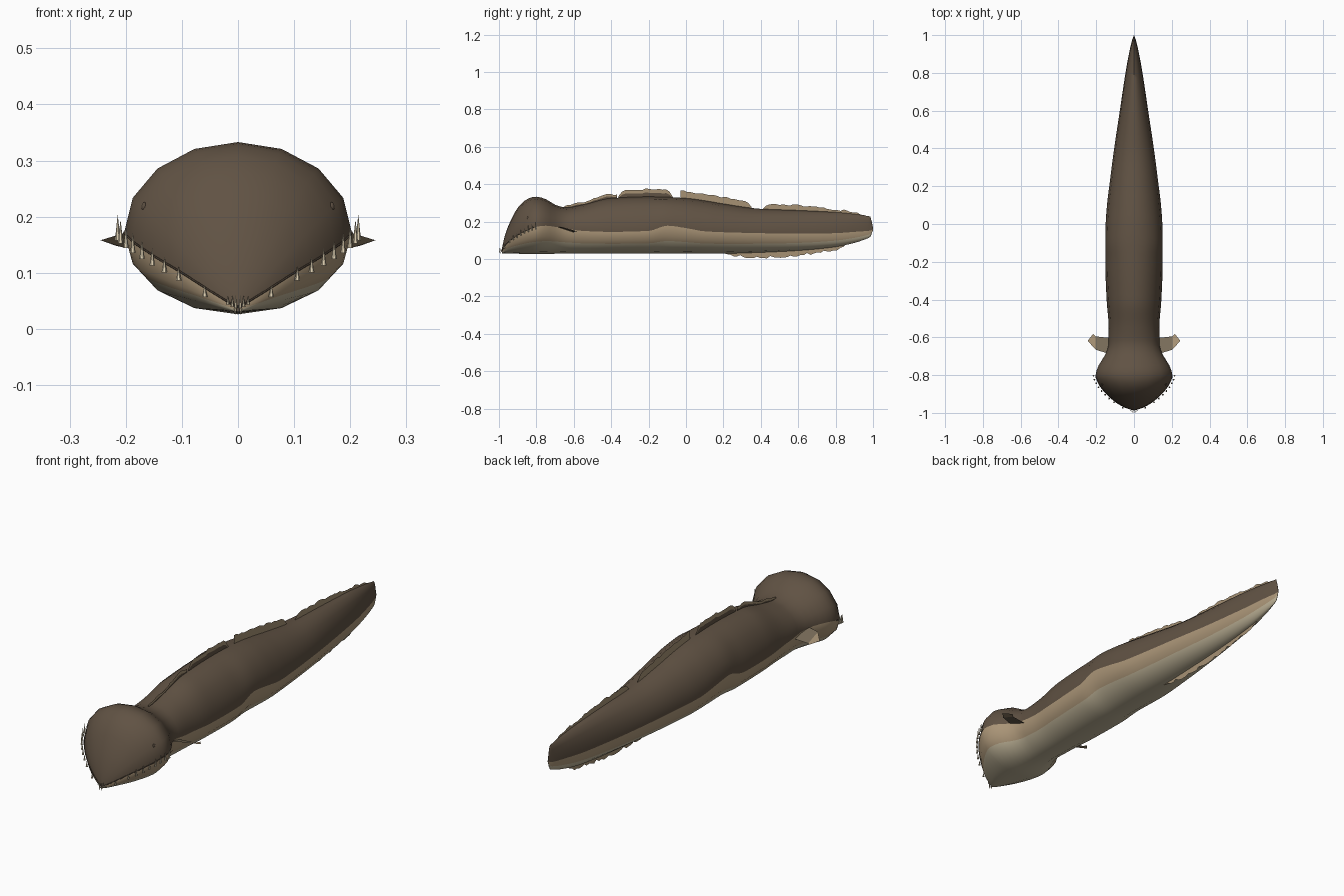
import bpy, bmesh, math, random
from mathutils import Vector

if "Cube" in bpy.data.objects:
    bpy.data.objects.remove(bpy.data.objects["Cube"])

random.seed(4)


def mat(name, r, g, b):
    m = bpy.data.materials.new(name)
    m.diffuse_color = (r, g, b, 1)
    m.use_nodes = True
    m.node_tree.nodes["Principled BSDF"].inputs["Base Color"].default_value = m.diffuse_color
    return m


BROWN = mat("dark_brown", 0.118, 0.085, 0.057)
TAN = mat("flank_tan", 0.41, 0.305, 0.188)
BELLY = mat("belly_pale", 0.50, 0.435, 0.30)
FIN = mat("fin_tan", 0.38, 0.285, 0.175)
OLIVE = mat("fin_root_olive", 0.19, 0.15, 0.10)
TOOTH = mat("tooth_cream", 0.72, 0.62, 0.44)
DARK = mat("mouth_dark", 0.06, 0.043, 0.03)
EYE = mat("eye_brown", 0.10, 0.073, 0.05)

# body stations: y, half width, top z, widest z (colour line), bottom z
ST = [(-.985, .004, .05, .04, .03), (-.97, .05, .12, .068, .03),
      (-.94, .10, .20, .10, .029), (-.895, .15, .28, .13, .028),
      (-.84, .19, .325, .158, .027), (-.8, .203, .333, .172, .026),
      (-.75, .188, .32, .178, .027), (-.7, .157, .29, .172, .028),
      (-.64, .135, .275, .162, .028), (-.55, .134, .29, .15, .028),
      (-.4, .145, .325, .145, .028), (-.2, .152, .333, .15, .028),
      (-.1, .152, .331, .178, .028), (0, .15, .325, .165, .028),
      (.1, .143, .312, .148, .028), (.2, .131, .295, .143, .029),
      (.4, .105, .268, .138, .035), (.6, .075, .26, .135, .045),
      (.8, .045, .25, .138, .065), (.9, .027, .24, .145, .086),
      (.97, .011, .23, .15, .11), (.985, .006, .227, .152, .118),
      (1.0, .001, .165, .16, .155)]


def slope(i, k):
    if i == 0 or i == len(ST) - 1:
        j = min(i, len(ST) - 2)
        return (ST[j + 1][k] - ST[j][k]) / (ST[j + 1][0] - ST[j][0])
    a = (ST[i][k] - ST[i - 1][k]) / (ST[i][0] - ST[i - 1][0])
    b = (ST[i + 1][k] - ST[i][k]) / (ST[i + 1][0] - ST[i][0])
    return 0 if a * b <= 0 else 2 * a * b / (a + b)


def section(y):
    """Smoothly interpolated (width, top, middle, bottom) at y."""
    i = max(j for j in range(len(ST) - 1) if j == 0 or ST[j][0] <= y)
    d = ST[i + 1][0] - ST[i][0]
    t = (y - ST[i][0]) / d
    return [(2*t**3 - 3*t*t + 1) * ST[i][k] + (t**3 - 2*t*t + t) * d * slope(i, k)
            + (3*t*t - 2*t**3) * ST[i + 1][k] + (t**3 - t*t) * d * slope(i + 1, k)
            for k in range(1, 5)]


def build(name, bm, mats, smooth=None):
    me = bpy.data.meshes.new(name)
    bm.to_mesh(me)
    bm.free()
    ob = bpy.data.objects.new(name, me)
    bpy.context.collection.objects.link(ob)
    for m in mats:
        me.materials.append(m)
    if smooth:
        bpy.context.view_layer.objects.active = ob
        ob.select_set(True)
        bpy.ops.object.shade_smooth_by_angle(angle=math.radians(smooth))
        ob.select_set(False)
    return ob


# body: lofted rings, upper and lower half ellipses meeting at the colour line,
# with one extra point each side where the pale belly begins
STEPS = [k for k in range(10)] + [9.5] + [k for k in range(10, 15)] + [14.5, 15]
N = len(STEPS)


def unit(step):
    lo, hi = (Vector((math.cos(k * math.tau / 16), math.sin(k * math.tau / 16)))
              for k in (math.floor(step), math.ceil(step)))
    return (lo + hi) / 2


bm = bmesh.new()
ys = []
for a, b in zip(ST, ST[1:]):
    n = max(2, round((b[0] - a[0]) / .025))
    ys += [a[0] + (b[0] - a[0]) * j / n for j in range(n)]
ys.append(1.0)
rings = []
for y in ys:
    w, top, mid, bot = section(y)
    ring = []
    for step in STEPS:
        c, s = unit(step)
        ring.append(bm.verts.new((w * c, y, mid + s * (top - mid if s > 0 else mid - bot))))
    rings.append(ring)
for r, q in zip(rings, rings[1:]):
    for k in range(N):
        f = bm.faces.new((r[k], r[(k + 1) % N], q[(k + 1) % N], q[k]))
        f.material_index = 0 if STEPS[k] < 8 else (2 if 9.5 <= STEPS[k] < 14.5 else 1)
bm.faces.new(rings[0])
bm.faces.new(rings[-1][::-1])
bmesh.ops.recalc_face_normals(bm, faces=bm.faces)
build("body", bm, [BROWN, TAN, BELLY], 50)


# ragged fins: thin sheets on the centre plane, root colour and edge colour
def ragged_fin(name, outline, up, mats, rag=.010):
    bm = bmesh.new()
    y0, y1 = outline[0][0], outline[-1][0]
    n = max(8, round((y1 - y0) / .018))
    cols = []
    for j in range(n + 1):
        y = y0 + (y1 - y0) * j / n
        for p, q in zip(outline, outline[1:]):
            if p[0] <= y <= q[0] + 1e-6:
                z = p[1] + (q[1] - p[1]) * (y - p[0]) / (q[0] - p[0])
        sec = section(y)
        root = sec[1] - .01 if up else sec[3] + .01
        z += (-1 if up else 1) * random.uniform(0, rag)
        z = max(z, root) if up else max(0, min(z, root))
        m = root + (z - root) * .6
        cols.append([bm.verts.new((0, y, v)) for v in (root, m, z)])
    for c, d in zip(cols, cols[1:]):
        for k in range(2):
            f = bm.faces.new((c[k], d[k], d[k + 1], c[k + 1]))
            f.material_index = k
    build(name, bm, mats)


DORSAL = [[(-.65, .285), (-.55, .31), (-.42, .35), (-.37, .352)],
          [(-.36, .345), (-.34, .370), (-.2, .38), (-.09, .372), (-.07, .34)],
          [(-.03, .372), (.1, .352), (.25, .325), (.335, .31), (.35, .28)],
          [(.41, .27), (.44, .298), (.6, .292), (.8, .27), (.9, .257), (.97, .235)]]
for i, o in enumerate(DORSAL):
    ragged_fin(f"dorsal_fin_{i + 1}", o, True, [BROWN if i < 2 else FIN, FIN])
ragged_fin("ventral_fin", [(.2, .028), (.27, .008), (.4, 0), (.55, .008),
                           (.7, .024), (.8, .042), (.88, .08)],
           False, [FIN, FIN], .014)

# pectoral fins: folded leaf shapes
for side, s in (("left", -1), ("right", 1)):
    bm = bmesh.new()
    P = [bm.verts.new((s * x, y, z)) for x, y, z in
         [(.11, -.605, .142), (.11, -.695, .170), (.203, -.665, .171),
          (.203, -.595, .145), (.245, -.619, .158), (.217, -.582, .148)]]
    bm.faces.new([P[i] for i in (0, 1, 2, 3)])
    f = bm.faces.new([P[i] for i in (3, 2, 4, 5)])
    f.material_index = 1
    bmesh.ops.recalc_face_normals(bm, faces=bm.faces)
    if sum(f.normal.z for f in bm.faces) < 0:
        bmesh.ops.reverse_faces(bm, faces=bm.faces)
    build(side + "_pectoral_fin", bm, [OLIVE, FIN])

# mouth line: thin tube following the jaw
cu = bpy.data.curves.new("mouth_line", 'CURVE')
cu.dimensions = '3D'
cu.bevel_depth = .0018
cu.bevel_resolution = 1
sp = cu.splines.new('POLY')
half = [-.8 - .185 * j / 16 for j in range(17)]
path = [(section(y)[0], y, section(y)[2]) for y in half]
path += [(-x, y, z) for x, y, z in path[::-1]]
sp.points.add(len(path) - 1)
for p, c in zip(sp.points, path):
    p.co = (*c, 1)
cu.materials.append(DARK)
bpy.context.collection.objects.link(bpy.data.objects.new("mouth_line", cu))

# teeth: small cones standing along the jaw, finer ones at the snout
bm = bmesh.new()


def tooth(x, y, z, r, h):
    base = [bm.verts.new((x + r * math.cos(k * math.tau / 6),
                          y + r * math.sin(k * math.tau / 6), z)) for k in range(6)]
    tip = bm.verts.new((x, y, z + h))
    for k in range(6):
        bm.faces.new((base[k], base[(k + 1) % 6], tip))
    bm.faces.new(base[::-1])


for s in (-1, 1):
    for j, y in enumerate((-.968, -.94, -.92, -.90, -.88, -.86, -.84, -.82, -.80)):
        w, _, mid, _ = section(y)
        tooth(s * (w + .005 + .0008 * j), y - .004, mid - .014, .005, .022 + .003 * j)
    for x, y, h in ((.004, -.996, .022), (.010, -.99, .02), (.018, -.986, .016)):
        tooth(s * x, y, .036 + .4 * x, .003, h)
    tooth(s * .005, -.994, .036, .003, -.011)
bmesh.ops.recalc_face_normals(bm, faces=bm.faces)
build("teeth", bm, [TOOTH])

# eyes: small flattened beads on the head
for side, s in (("left", -1), ("right", 1)):
    bm = bmesh.new()
    bmesh.ops.create_uvsphere(bm, u_segments=12, v_segments=8, radius=.009)
    bmesh.ops.scale(bm, verts=bm.verts, vec=Vector((.55, .8, 1)))
    bmesh.ops.translate(bm, verts=bm.verts, vec=Vector((s * .167, -.847, .217)))
    build(side + "_eye", bm, [EYE], 60)
